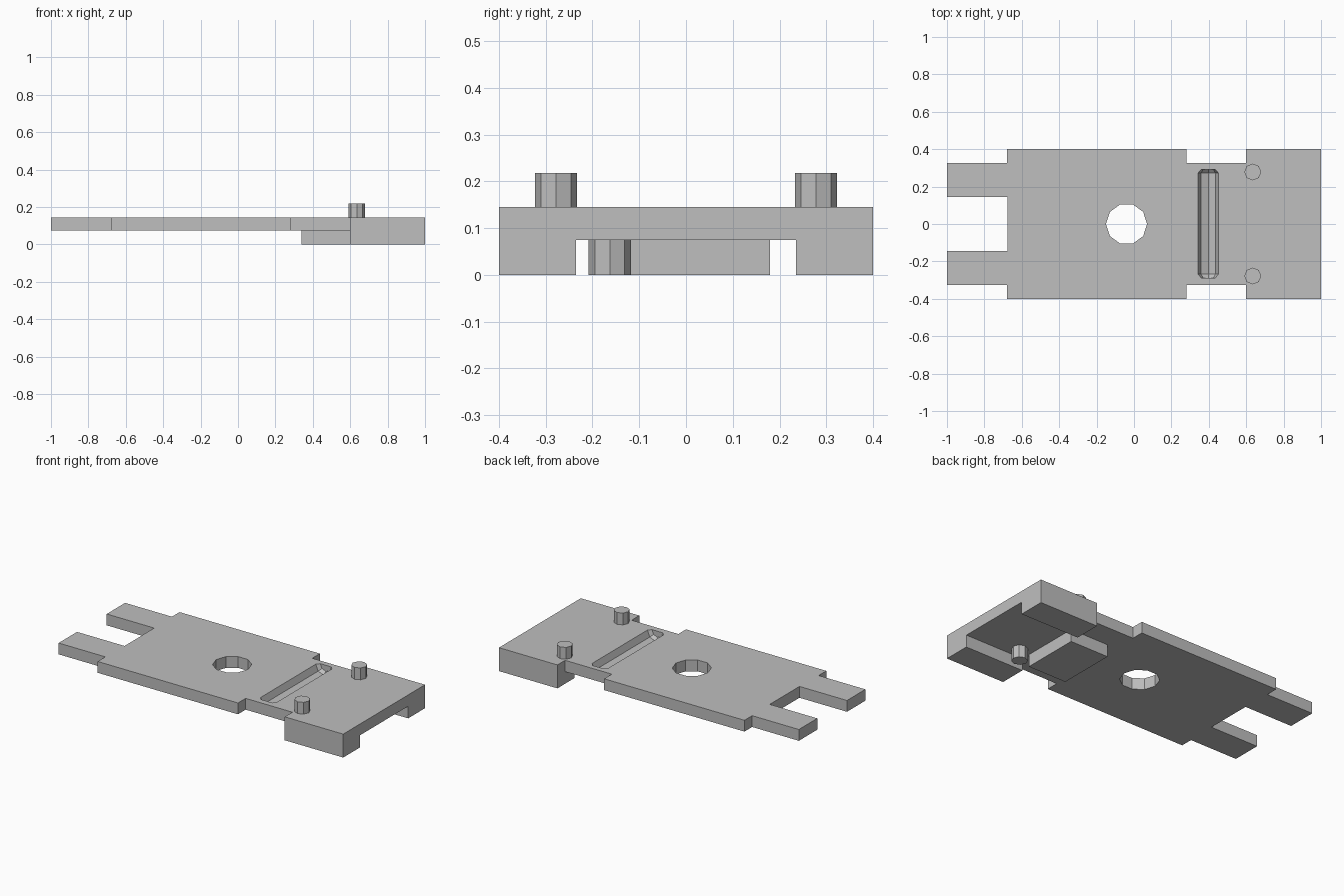
import bpy, bmesh, math
from mathutils import Vector

cube = bpy.data.objects.get("Cube")
if cube:
    bpy.data.objects.remove(cube, do_unlink=True)

grey = bpy.data.materials.new("plain grey")
grey.use_nodes = True
colour = (0.52, 0.52, 0.52, 1)
grey.diffuse_color = colour
grey.node_tree.nodes["Principled BSDF"].inputs["Base Color"].default_value = colour

TOP, MID = 0.145, 0.075


def loft(name, rings):
    """Closed solid through a list of equal-length point rings."""
    bm = bmesh.new()
    loops = [[bm.verts.new(p) for p in ring] for ring in rings]
    for a, b in zip(loops, loops[1:]):
        for i in range(len(a)):
            j = (i + 1) % len(a)
            bm.faces.new((a[i], a[j], b[j], b[i]))
    bm.faces.new(loops[0])
    bm.faces.new(loops[-1])
    bmesh.ops.recalc_face_normals(bm, faces=bm.faces)
    mesh = bpy.data.meshes.new(name)
    bm.to_mesh(mesh)
    bm.free()
    mesh.materials.append(grey)
    obj = bpy.data.objects.new(name, mesh)
    bpy.context.collection.objects.link(obj)
    return obj


def extrude(name, points, low, high):
    return loft(name, [[(x, y, z) for x, y in points] for z in (low, high)])


def prism(name, x, y, radius, sides, low, high):
    angles = [math.tau * i / sides for i in range(sides)]
    ring = [(x + radius * math.cos(a), y + radius * math.sin(a)) for a in angles]
    return extrude(name, ring, low, high)


def combine(target, tool, operation):
    mod = target.modifiers.new(tool.name, "BOOLEAN")
    mod.operation, mod.object, mod.solver = operation, tool, "EXACT"
    bpy.context.view_layer.objects.active = target
    bpy.ops.object.modifier_apply(modifier=mod.name)
    bpy.data.objects.remove(tool, do_unlink=True)


# Forked base plate, mirrored across its long axis
half = [(0.6, 0.325), (0.28, 0.325), (0.28, 0.4), (-0.68, 0.4),
        (-0.68, 0.325), (-1, 0.325), (-1, 0.145), (-0.675, 0.145)]
outline = half + [(x, -y) for x, y in reversed(half)]
plate = extrude("base_plate", outline, MID, TOP)

# Thick channel-shaped end
side = [(0.4, TOP), (0.4, 0), (0.235, 0), (0.235, MID)]
channel = side + [(-y, z) for y, z in reversed(side)]
end_block = loft("end_block", [[(x, y, z) for y, z in channel] for x in (0.6, 1)])
combine(plate, end_block, "UNION")

# Round hole
combine(plate, prism("hole_cutter", -0.04, 0, 0.11, 10, 0, 0.3), "DIFFERENCE")

# Rounded groove across the top
rings = []
for y, r in ((-0.288, 0.038), (-0.268, 0.055), (0.272, 0.055), (0.292, 0.038)):
    rings.append([(0.397 + r * math.cos(math.tau * i / 8), y,
                   TOP + r * math.sin(math.tau * i / 8)) for i in range(8)])
combine(plate, loft("groove_cutter", rings), "DIFFERENCE")

# Block under the groove
extrude("under_block", [(0.34, -0.18), (0.6, -0.18), (0.6, 0.18), (0.34, 0.18)], 0, MID)

# Pins above and below
for name, y in (("left_pin", 0.278), ("right_pin", -0.278)):
    prism(name, 0.635, y, 0.045, 8, TOP - 0.01, 0.218)
prism("under_pin", 0.68, -0.163, 0.045, 8, 0, MID + 0.01)
